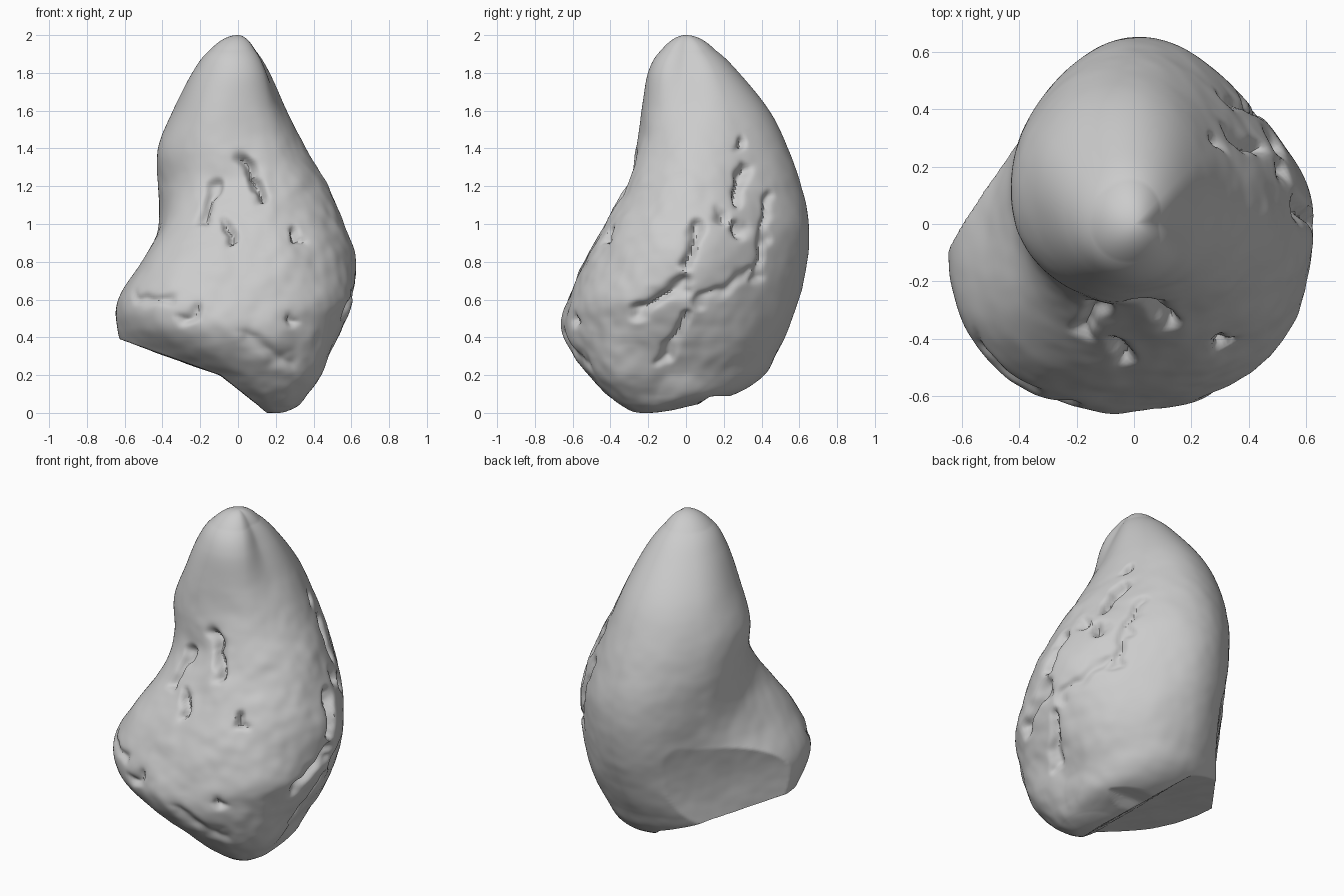
import bpy, bmesh, math
from mathutils import Vector, noise

if "Cube" in bpy.data.objects:
    bpy.data.objects.remove(bpy.data.objects["Cube"])

# Height, then radius every 45 degrees starting at +x and turning towards +y
SECTIONS = [
    (0.00, 0, 0, 0, 0, 0, 0, 0, 0),
    (0.03, .13, .14, .17, .20, .20, .14, .14, .14),
    (0.10, .22, .28, .40, .40, .42, .26, .27, .28),
    (0.20, .31, .38, .51, .54, .60, .40, .41, .42),
    (0.32, .42, .47, .54, .56, .66, .56, .55, .52),
    (0.45, .52, .53, .57, .54, .66, .675, .63, .60),
    (0.60, .605, .565, .60, .50, .63, .69, .62, .65),
    (0.80, .63, .58, .64, .50, .50, .59, .54, .60),
    (1.00, .57, .565, .65, .51, .41, .44, .43, .50),
    (1.20, .47, .50, .61, .52, .40, .335, .31, .385),
    (1.40, .35, .42, .54, .49, .41, .315, .26, .29),
    (1.60, .24, .33, .44, .41, .33, .28, .23, .23),
    (1.80, .15, .22, .28, .27, .24, .22, .20, .185),
    (1.92, .085, .12, .155, .155, .15, .145, .13, .115),
    (2.00, 0, 0, 0, 0, 0, 0, 0, 0),
]
AROUND, PER_LEVEL = 240, 18

# Eroded grooves: two end points, width, depth
FRONT_GROOVES = [  # x, z
    ((.03, 1.34), (.07, 1.27), .040, .06), ((.08, 1.24), (.13, 1.14), .030, .06),
    ((-.12, 1.20), (-.18, 1.02), .030, .04),
    ((-.06, 1.00), (-.03, .91), .028, .045), ((.31, .96), (.32, .92), .025, .05),
    ((-.29, .50), (-.22, .54), .030, .03), ((.28, .50), (.29, .48), .025, .03),
    ((-.52, .61), (-.36, .60), .035, .02), ((.05, .42), (.25, .28), .05, .02),
]
RIGHT_GROOVES = [  # y, z
    ((.28, 1.43), (.28, 1.41), .025, .04), ((.31, 1.30), (.27, 1.12), .032, .05),
    ((.27, .98), (.29, .95), .035, .055), ((.18, 1.06), (.19, 1.04), .03, .035),
    ((.06, 1.00), (.01, .80), .034, .05), ((.00, .70), (-.26, .54), .040, .05),
    ((.00, .50), (-.12, .28), .034, .04), ((.44, 1.15), (.37, .72), .030, .025),
    ((.33, .75), (.05, .57), .030, .02), ((-.08, .64), (.00, .66), .04, .03),
]
BACK_FACET = Vector((-.79, .61, 0))


def spline(a, b, c, d, t):
    return b + .5 * t * (c - a + t * (2 * a - 5 * b + 4 * c - d + t * (3 * (b - c) + d - a)))


def row_at(i, t):
    n = len(SECTIONS) - 1
    rows = [SECTIONS[min(max(i + k, 0), n)] for k in (-1, 0, 1, 2)]
    return [spline(*values, t) for values in zip(*rows)]


def flatten(p):
    # upright broken face at the back left, then the sloping underside
    over = p.dot(BACK_FACET) - .45 - .35 * max(0, p.z - .4) ** 2
    if over > 0:
        p = p - BACK_FACET * over
    slope = min(.165 - .36 * p.x, .125 - .8 * p.x)
    p.z = max(p.z, slope, min(.09, .7 * p.y))
    return p


def ring(row):
    z, radii = row[0], row[1:]
    lean = .2 * max(0, 1 - z / .7) ** 2
    pts = []
    for k in range(AROUND):
        f = 8 * k / AROUND
        i = int(f)
        r = max(.002, spline(*[radii[(i + j) % 8] for j in (-1, 0, 1, 2)], f - i))
        a = math.tau * k / AROUND
        pts.append(flatten(Vector((lean + r * math.cos(a), -lean + r * math.sin(a), z))))
    return pts


def groove_depth(p, grooves):
    total = 0
    for a, b, width, depth in grooves:
        a, b = Vector(a), Vector(b)
        ab = b - a
        t = min(1, max(0, (p - a).dot(ab) / ab.length_squared))
        d = (p - a - ab * t).length / width
        total = max(total, depth * math.exp(-d ** 2 * 1.5))
    return total


# Boulder body lofted through the cross-sections
bm = bmesh.new()
rings = []
last = len(SECTIONS) - 2
for i in range(last + 1):
    for s in range(1 if i == 0 else 0, PER_LEVEL):
        t = s / PER_LEVEL
        # crowd the rings near both tips so they stay round
        t = t * t if i == 0 else 1 - (1 - t) ** 2 if i == last else t
        row = row_at(i, t)
        if i in (0, last):
            # rounded caps
            ref = SECTIONS[1] if i == 0 else SECTIONS[last]
            u = t if i == 0 else 1 - t
            z = .03 * u if i == 0 else 2 - .08 * u
            row = [z] + [r * math.sqrt(u) for r in ref[1:]]
        rings.append([bm.verts.new(p) for p in ring(row)])
for low, high in zip(rings, rings[1:]):
    for k in range(AROUND):
        n = (k + 1) % AROUND
        bm.faces.new((low[k], low[n], high[n], high[k]))
for loop, tip in ((rings[0], (.2, -.2, 0)), (rings[-1], (0, 0, 2))):
    v = bm.verts.new(tip)
    for k in range(AROUND):
        bm.faces.new((loop[k], loop[(k + 1) % AROUND], v))
bmesh.ops.recalc_face_normals(bm, faces=bm.faces)
bm.normal_update()

# Weathering: soft lumps, stronger on the front and right, plus grooves
moves = []
for v in bm.verts:
    p, n = v.co, v.normal
    rough = .004 + .007 * max(0, min(1, n.x - n.y))
    rough *= min(1, max(0, (1.7 - p.z) * 2))
    push = rough * noise.noise(p * 6) + .4 * rough * noise.noise(p * 14)
    wobble = Vector((noise.noise(p * 12), noise.noise(p * 12 + Vector((9, 4, 2))))) * .03
    if p.y < -.1 and n.y < -.1:
        push -= groove_depth(Vector((p.x, p.z)) + wobble, FRONT_GROOVES)
    if p.x > .2 and n.x > .1:
        push -= groove_depth(Vector((p.y, p.z)) + wobble, RIGHT_GROOVES)
    moves.append((v, n * push))
for v, offset in moves:
    v.co += offset
    v.co.z = max(0, v.co.z)

mesh = bpy.data.meshes.new("boulder")
bm.to_mesh(mesh)
bm.free()
boulder = bpy.data.objects.new("boulder", mesh)
bpy.context.collection.objects.link(boulder)
bpy.context.view_layer.objects.active = boulder
boulder.select_set(True)
bpy.ops.object.shade_smooth_by_angle(angle=math.radians(40))
